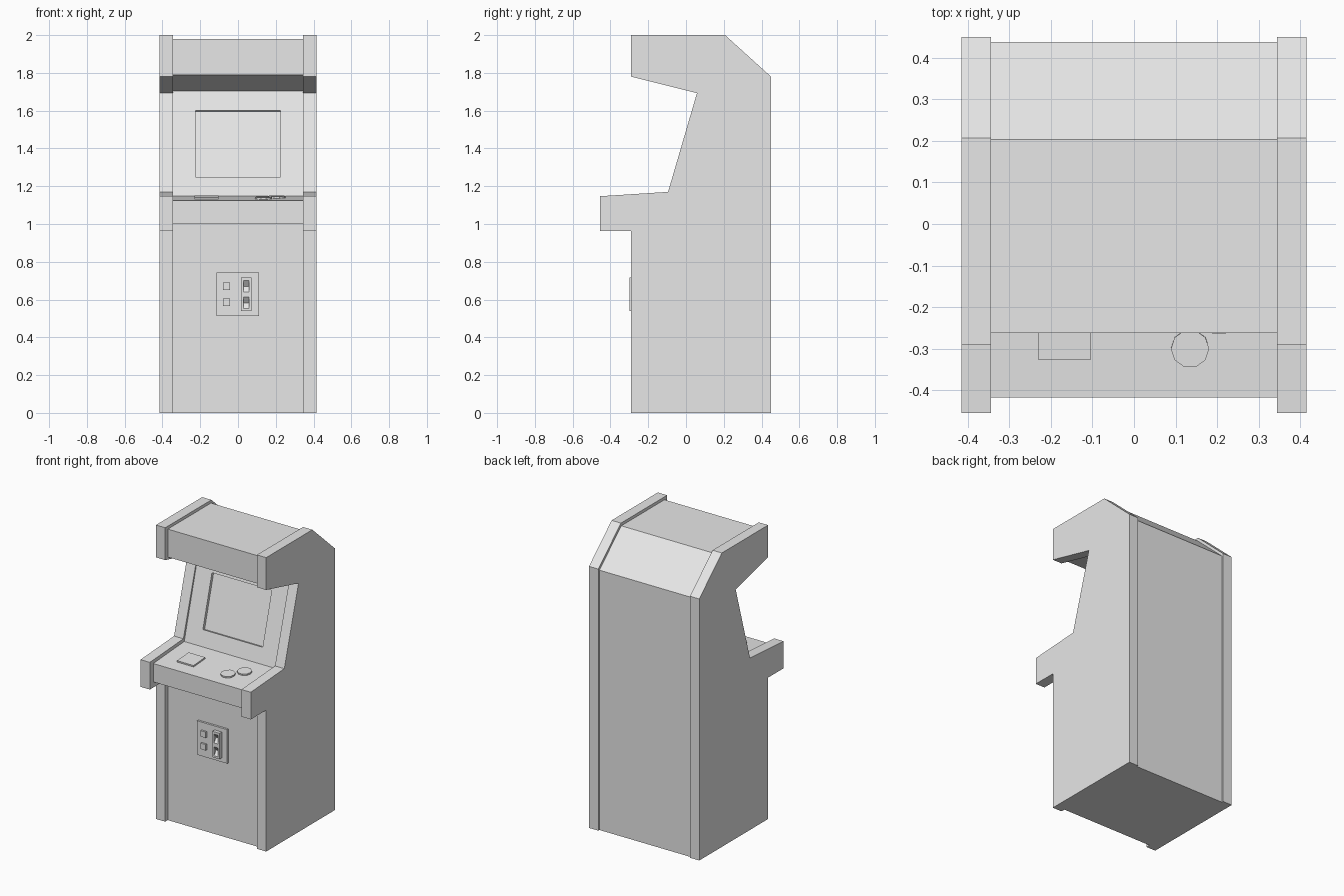
import bpy, bmesh, math
from mathutils import Matrix, Vector

if "Cube" in bpy.data.objects:
    bpy.data.objects.remove(bpy.data.objects["Cube"], do_unlink=True)

grey = bpy.data.materials.new("plain_grey")
grey.use_nodes = True
grey.diffuse_color = (0.8, 0.8, 0.8, 1)
grey.node_tree.nodes["Principled BSDF"].inputs["Base Color"].default_value = grey.diffuse_color


def finish(name, bm):
    bmesh.ops.recalc_face_normals(bm, faces=bm.faces)
    mesh = bpy.data.meshes.new(name)
    bm.to_mesh(mesh)
    bm.free()
    mesh.materials.append(grey)
    obj = bpy.data.objects.new(name, mesh)
    bpy.context.collection.objects.link(obj)
    return obj


def extruded(profile, x0, x1):
    """Solid from a (y, z) outline stretched along x."""
    bm = bmesh.new()
    face = bm.faces.new([bm.verts.new((x0, y, z)) for y, z in profile])
    moved = bmesh.ops.extrude_face_region(bm, geom=[face])["geom"]
    bmesh.ops.translate(bm, vec=(x1 - x0, 0, 0),
                        verts=[v for v in moved if isinstance(v, bmesh.types.BMVert)])
    bmesh.ops.recalc_face_normals(bm, faces=bm.faces)
    return bm


def box(name, x0, x1, y0, y1, z0, z1):
    return finish(name, extruded([(y0, z0), (y1, z0), (y1, z1), (y0, z1)], x0, x1))


# Side panels
side = [(-0.29, 0), (0.45, 0), (0.45, 1.78), (0.207, 2), (-0.29, 2), (-0.29, 1.78),
        (0.058, 1.693), (-0.095, 1.17), (-0.455, 1.147), (-0.455, 0.962), (-0.29, 0.962)]
finish("left_side_panel", extruded(side, 0.345, 0.415))
finish("right_side_panel", extruded(side, -0.415, -0.345))

# Cabinet body, set in from the side panels
low, high = Vector((0, -0.085, 1.148)), Vector((0, 0.07, 1.705))
body = [(-0.262, 0), (0.438, 0), (0.438, 1.768), (0.203, 1.98), (-0.262, 1.98), (-0.262, 1.79),
        (high.y, high.z), (low.y, low.z), (-0.418, 1.125), (-0.418, 1.0), (-0.262, 1.0)]
bm = extruded(body, -0.345, 0.345)

# Recessed screen in the sloped face
middle = (low + high) / 2
screen = min(bm.faces, key=lambda f: (f.calc_center_median() - middle).length)
bmesh.ops.inset_individual(bm, faces=[screen], thickness=0.05)
for v in screen.verts:
    z = 1.6 if v.co.z > middle.z else 1.25
    v.co = low.lerp(high, (z - low.z) / (high.z - low.z))+ Vector((math.copysign(0.225, v.co.x), 0, 0))
bmesh.ops.inset_individual(bm, faces=[screen], thickness=0, depth=-0.02)
finish("cabinet_body", bm)


# Controls lying on the sloped deck
tilt = math.atan2(low.z - 1.125, low.y + 0.418)


def on_deck(x, y):
    z = 1.125 + (y + 0.418) * math.tan(tilt)
    return Matrix.Translation((x, y, z)) @ Matrix.Rotation(tilt, 4, "X")


bm = bmesh.new()
bmesh.ops.create_cube(bm, size=1, matrix=on_deck(-0.167, -0.265) @ Matrix.Diagonal((0.125, 0.125, 0.02, 1)))
finish("control_plate", bm)
for name, x, y in (("front_button", 0.135, -0.3), ("rear_button", 0.205, -0.221)):
    bm = bmesh.new()
    bmesh.ops.create_cone(bm, cap_ends=True, segments=10, radius1=0.046, radius2=0.046, depth=0.02,
                          matrix=on_deck(x, y) @ Matrix.Rotation(math.pi / 2, 4, "Z"))
    finish(name, bm)

# Coin door with two return buttons and a notched slot strip
box("coin_door", -0.115, 0.112, -0.276, -0.255, 0.512, 0.743)
for name, z in (("upper", 0.67), ("lower", 0.585)):
    box(name + "_coin_button", -0.08, -0.042, -0.289, -0.27, z - 0.02, z + 0.02)
box("slot_strip_right_edge", 0.017, 0.03, -0.3, -0.27, 0.54, 0.716)
box("slot_strip_left_edge", 0.058, 0.071, -0.3, -0.27, 0.54, 0.716)
strip = [(-0.27, 0.54), (-0.3, 0.54)]
for z in (0.583, 0.67):
    strip += [(-0.3, z - 0.03), (-0.278, z), (-0.3, z + 0.03)]
strip += [(-0.3, 0.716), (-0.27, 0.716)]
finish("slot_strip_middle", extruded(strip, 0.03, 0.058))
